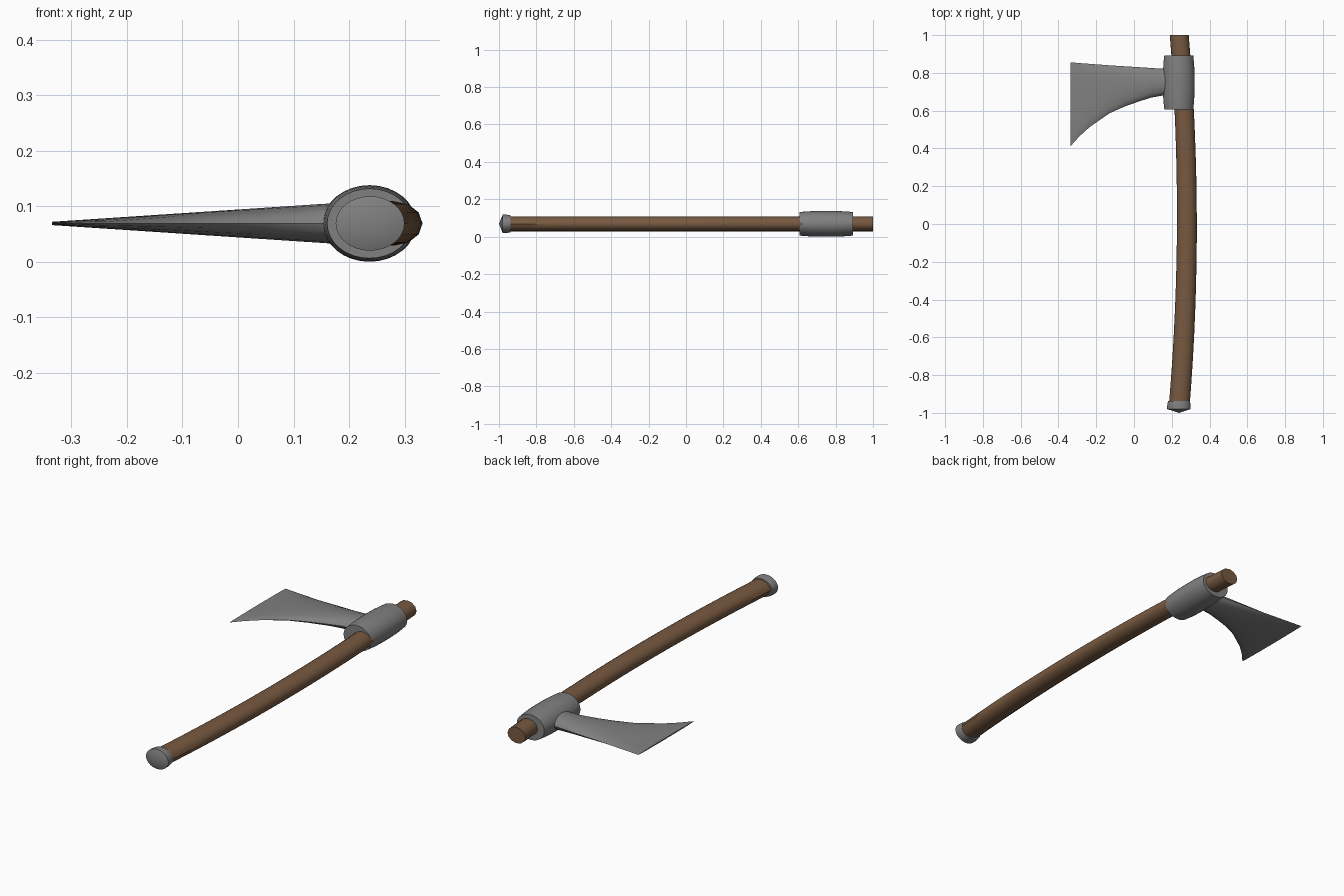
import bpy, bmesh, math

if "Cube" in bpy.data.objects:
    bpy.data.objects.remove(bpy.data.objects["Cube"], do_unlink=True)

MID_Z = 0.069


def material(name, color):
    mat = bpy.data.materials.new(name)
    mat.use_nodes = True
    mat.diffuse_color = (*color, 1)
    bsdf = mat.node_tree.nodes["Principled BSDF"]
    bsdf.inputs["Base Color"].default_value = (*color, 1)
    bsdf.inputs["Roughness"].default_value = 0.6
    return mat


def loft(name, rings, mat):
    """Skin a list of point rings; a one-point ring makes a pointed end."""
    bm = bmesh.new()
    loops = [[bm.verts.new(p) for p in ring] for ring in rings]
    for a, b in zip(loops, loops[1:]):
        n = max(len(a), len(b))
        for i in range(n):
            j = (i + 1) % n
            if len(a) == 1:
                bm.faces.new((a[0], b[j], b[i]))
            elif len(b) == 1:
                bm.faces.new((a[i], a[j], b[0]))
            else:
                bm.faces.new((a[i], a[j], b[j], b[i]))
    for end in (loops[0], loops[-1]):
        if len(end) > 2:
            bm.faces.new(end)
    bmesh.ops.recalc_face_normals(bm, faces=bm.faces)
    mesh = bpy.data.meshes.new(name)
    bm.to_mesh(mesh)
    bm.free()
    mesh.materials.append(mat)
    obj = bpy.data.objects.new(name, mesh)
    bpy.context.collection.objects.link(obj)
    bpy.ops.object.select_all(action="DESELECT")
    obj.select_set(True)
    bpy.context.view_layer.objects.active = obj
    bpy.ops.object.shade_smooth_by_angle(angle=math.radians(40))
    return obj


def oval(x, y, rx, rz, sides):
    """Ellipse across the handle direction."""
    turn = [math.tau * i / sides for i in range(sides)]
    return [(x + rx * math.cos(t), y, MID_Z + rz * math.sin(t)) for t in turn]


def blade_section(x, low, high, rz, sides=16):
    """Ellipse across the blade direction."""
    turn = [math.tau * i / sides for i in range(sides)]
    mid, ry = (low + high) / 2, (high - low) / 2
    return [(x, mid + ry * math.cos(t), MID_Z + rz * math.sin(t)) for t in turn]


steel = material("steel grey", (0.22, 0.215, 0.22))
wood = material("brown wood", (0.185, 0.1, 0.052))

# Handle: gently bowed shaft, slightly slimmer at the head
shaft = []
for i in range(17):
    y = -0.95 + 1.95 * i / 16
    bow = 0.28 - 0.042 * (y - 0.02) ** 2
    shaft.append(oval(bow, y, 0.055 - 0.005 * i / 16, 0.04, 12))
loft("handle", shaft, wood)

# Pommel: flared cap with a shallow point
cap = [(-0.937, 0.058, 0.045), (-0.96, 0.062, 0.049), (-0.98, 0.062, 0.049)]
loft("pommel", [oval(0.238, y, rx, rz, 32) for y, rx, rz in cap]
     + [[(0.238, -1.0, MID_Z)]], steel)

# Collar: barrel-shaped eye around the handle
barrel = []
for i in range(9):
    s = -1 + i / 4
    swell = 1 - 0.09 * abs(s) ** 2.5
    barrel.append(oval(0.237, 0.75 + 0.143 * s, 0.084 * swell, MID_Z * swell, 32))
loft("collar", barrel, steel)

# Blade: rounded neck sweeping down to a thin straight edge
stations = [(0.2, 0.68, 0.82), (0.15, 0.68, 0.822), (0.09, 0.669, 0.826),
            (0.03, 0.65, 0.83), (-0.05, 0.622, 0.835), (-0.13, 0.586, 0.84),
            (-0.235, 0.513, 0.848), (-0.29, 0.463, 0.852), (-0.335, 0.413, 0.856)]
loft("blade", [blade_section(x, low, high, 0.003 + 0.066 * (x + 0.335))
               for x, low, high in stations], steel)
